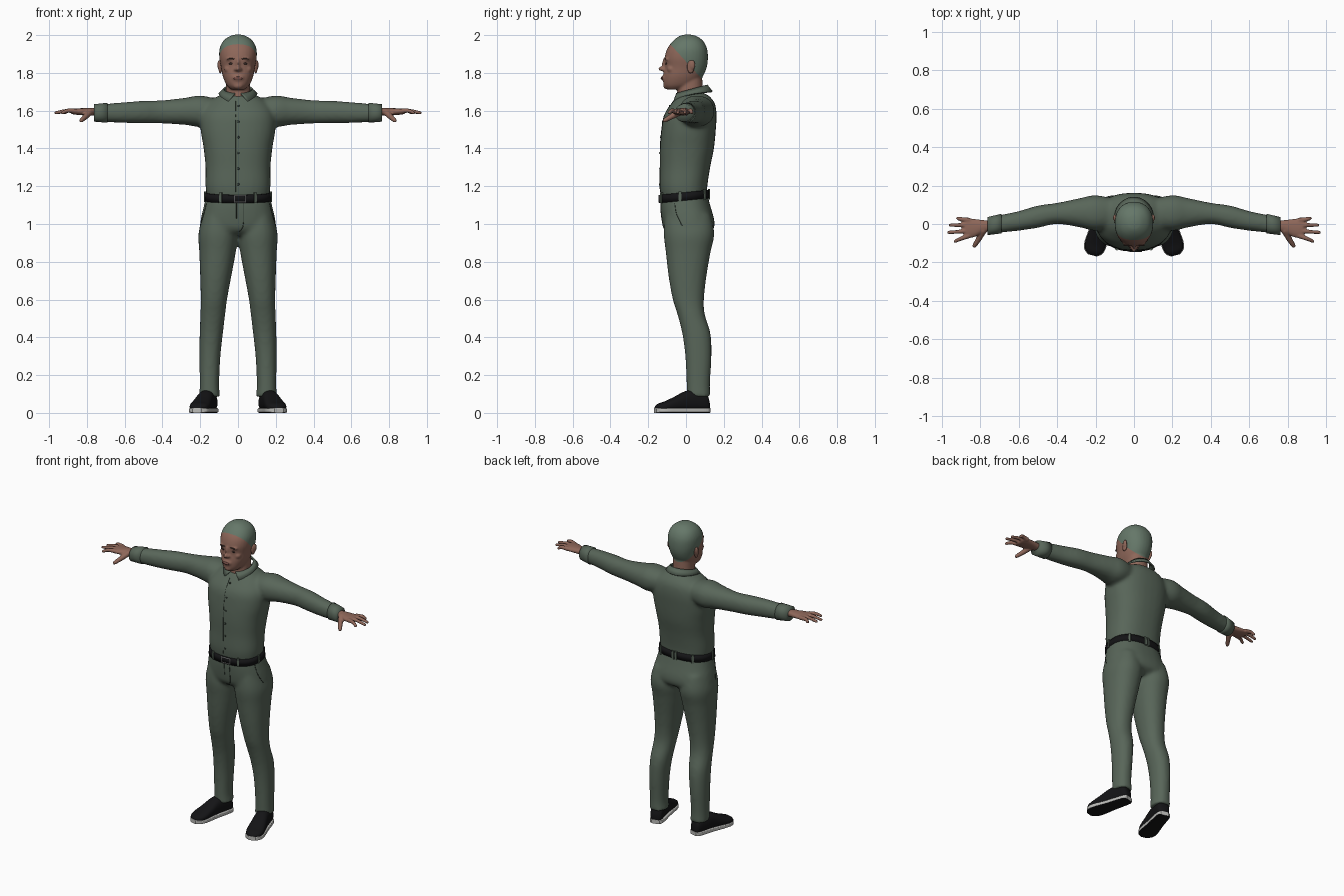
import bpy, bmesh
from math import sin, cos, pi, radians
from mathutils import Vector, Matrix
from mathutils.bvhtree import BVHTree

if "Cube" in bpy.data.objects:
    bpy.data.objects.remove(bpy.data.objects["Cube"])


def material(name, *rgb):
    m = bpy.data.materials.new(name)
    m.use_nodes = True
    m.diffuse_color = (*rgb, 1)
    m.node_tree.nodes["Principled BSDF"].inputs["Base Color"].default_value = (*rgb, 1)
    return m


cloth = material("grey green cloth", .098, .132, .1)
seam_dark = material("dark seam", .03, .042, .032)
hair = material("grey green hair", .13, .185, .14)
skin = material("skin", .27, .135, .1)
lip = material("lip", .2, .085, .07)
eye = material("dark eye", .05, .03, .025)
black = material("black leather", .007, .007, .008)
white = material("pale sole", .5, .5, .48)
metal = material("buckle metal", .3, .3, .3)


def smooth_rows(rows, steps=5):
    """Catmull-Rom interpolation of tuples."""
    out = []
    for i in range(len(rows) - 1):
        p = [Vector(rows[min(max(i + k, 0), len(rows) - 1)]) for k in (-1, 0, 1, 2)]
        for s in range(steps):
            t = s / steps
            out.append(p[1] + .5 * t * (p[2] - p[0] + t * (
                2 * p[0] - 5 * p[1] + 4 * p[2] - p[3] + t * (3 * (p[1] - p[2]) + p[3] - p[0]))))
    return out + [Vector(rows[-1])]


def loft(bm, rows, axis="z", power=2.2, n=32, sides=(1,), steps=5):
    """Skin superellipse rings; a row is (position, a_min, a_max, b_min, b_max)."""
    for side in sides:
        rings = []
        for t, a0, a1, b0, b1 in smooth_rows(rows, steps):
            ring = []
            for k in range(n):
                c, s = cos(2 * pi * k / n), sin(2 * pi * k / n)
                c, s = [(1 if v > 0 else -1) * abs(v) ** (2 / power) for v in (c, s)]
                a, b = (a0 + a1 + (a1 - a0) * c) / 2, (b0 + b1 + (b1 - b0) * s) / 2
                x, y, z = {"z": (a, b, t), "x": (t, a, b), "y": (a, t, b)}[axis]
                ring.append(bm.verts.new((x * side, y, z)))
            rings.append(ring)
        for r, q in zip(rings, rings[1:]):
            for k in range(n):
                bm.faces.new((r[k], r[k - 1], q[k - 1], q[k]))
        bm.faces.new(rings[0])
        bm.faces.new(rings[-1])


def centred(rows):
    return [(z, -w, w, y0, y1) for z, w, y0, y1 in rows]


def ball(bm, centre, size, sides=(1,)):
    for s in sides:
        at = Matrix.Translation((centre[0] * s, *centre[1:]))
        bmesh.ops.create_uvsphere(bm, u_segments=20, v_segments=12, radius=1,
                                  matrix=at @ Matrix.Diagonal((*size, 1)))


def finger(bm, points, r0, r1):
    pts = smooth_rows(points, 8)
    for i, p in enumerate(pts):
        r = r0 + (r1 - r0) * i / (len(pts) - 1)
        ball(bm, p, (r, r, r), (1, -1))


def finish(bm, name, *mats, voxel=0, smooth=4):
    bmesh.ops.recalc_face_normals(bm, faces=bm.faces)
    me = bpy.data.meshes.new(name)
    bm.to_mesh(me)
    bm.free()
    ob = bpy.data.objects.new(name, me)
    bpy.context.collection.objects.link(ob)
    if voxel:
        mod = ob.modifiers.new("blend", "REMESH")
        mod.mode, mod.voxel_size = "VOXEL", voxel
        mod = ob.modifiers.new("relax", "SMOOTH")
        mod.factor, mod.iterations = .5, smooth
        dg = bpy.context.evaluated_depsgraph_get()
        me = bpy.data.meshes.new_from_object(ob.evaluated_get(dg))
        ob.modifiers.clear()
        ob.data = me
    me.materials.clear()
    for m in mats:
        me.materials.append(m)
    me.polygons.foreach_set("use_smooth", [True] * len(me.polygons))
    return ob


def surface(ob):
    me = ob.data
    return BVHTree.FromPolygons([v.co for v in me.vertices], [p.vertices for p in me.polygons])


def seam(name, tree, points, direction, mat, radius=.002, closed=False, steps=8):
    """A thin cord projected on to a surface."""
    hits = [tree.ray_cast(p, Vector(direction))[0] for p in smooth_rows(points, steps)]
    hits = [h for h in hits if h]
    cu = bpy.data.curves.new(name, "CURVE")
    cu.dimensions, cu.bevel_depth, cu.bevel_resolution = "3D", radius, 1
    sp = cu.splines.new("POLY")
    sp.points.add(len(hits) - 1)
    sp.use_cyclic_u = closed
    for p, h in zip(sp.points, hits):
        p.co = (*h, 1)
    cu.materials.append(mat)
    bpy.context.collection.objects.link(bpy.data.objects.new(name, cu))


BOTH = (1, -1)
# Shirt: torso and sleeves blended together
bm = bmesh.new()
loft(bm, centred([(1.13, .163, -.13, .11), (1.2, .172, -.14, .113), (1.3, .172, -.138, .128),
                  (1.4, .182, -.138, .148), (1.5, .198, -.13, .158), (1.58, .195, -.115, .162),
                  (1.64, .16, -.075, .152), (1.68, .1, -.045, .12), (1.695, .06, -.02, .09)]), power=2.4)
arm = [(.1, -.02, .13, 1.54, 1.66), (.2, -.035, .15, 1.515, 1.68), (.28, -.018, .135, 1.525, 1.668),
       (.4, 0, .11, 1.532, 1.655), (.5, -.02, .096, 1.533, 1.652), (.6, -.035, .067, 1.535, 1.645),
       (.7, -.046, .046, 1.54, 1.636), (.755, -.055, .032, 1.545, 1.63)]
loft(bm, arm, "x", sides=BOTH)
shirt = finish(bm, "shirt", cloth, voxel=.011, smooth=8)

bm = bmesh.new()
loft(bm, [(.69, -.049, .053, 1.536, 1.642), (.762, -.058, .036, 1.542, 1.634)], "x", sides=BOTH, steps=2)
cuffs = finish(bm, "cuffs", cloth)

# Collar: folded strip with an open front
bm = bmesh.new()
N = 48
rows = []
for i in range(N + 1):
    u = i / N
    a, b = radians(12 + 336 * u), radians(30 + 300 * u)
    f, g = (1 + cos(a)) / 2, (1 + cos(b)) / 2
    top = (.073 * sin(a), .03 - .08 * cos(a), 1.735 - .045 * f)
    low = (.1 * sin(b), .03 - .108 * cos(b), 1.7 - .02 * g - .045 * g ** 4)
    rows.append([bm.verts.new(top), bm.verts.new(low)])
for r, q in zip(rows, rows[1:]):
    bm.faces.new((r[0], r[1], q[1], q[0]))
collar = finish(bm, "collar", cloth)
mod = collar.modifiers.new("thickness", "SOLIDIFY")
mod.thickness, mod.offset = .009, 0

# Shirt front: placket seam and buttons
tree = surface(shirt)
seam("placket_seam", tree, [(-.013, -1, 1.17), (-.013, -1, 1.4), (-.013, -1, 1.65)], (0, 1, 0), seam_dark, .0015)
bm = bmesh.new()
for i in range(6):
    p = tree.ray_cast(Vector((.002, -1, 1.21 + .083 * i)), Vector((0, 1, 0)))[0]
    ball(bm, p, (.006, .004, .006))
finish(bm, "shirt_buttons", seam_dark)

# Trousers: pelvis and legs blended together
bm = bmesh.new()
loft(bm, centred([(1.16, .166, -.13, .112), (1.1, .18, -.135, .128), (1.02, .198, -.128, .15),
                  (.97, .195, -.115, .145), (.94, .12, -.08, .1)]), power=2.4)
loft(bm, [(1.05, .03, .185, -.11, .13), (.95, .002, .209, -.118, .15), (.85, .012, .205, -.107, .13),
          (.72, .036, .2, -.092, .108), (.6, .058, .197, -.07, .095), (.52, .068, .199, -.045, .1),
          (.42, .08, .203, -.02, .13), (.3, .093, .204, -.004, .135), (.15, .1, .203, .003, .127),
          (.085, .094, .205, .004, .13)], sides=BOTH)
trousers = finish(bm, "trousers", cloth, voxel=.011, smooth=7)
tree = surface(trousers)
seam("fly_seam", tree, [(.03, -1, 1.12), (.03, -1, 1.01), (.015, -1, .965), (-.008, -1, .96)],
     (0, 1, 0), seam_dark)
seam("fly_edge", tree, [(-.008, -1, 1.12), (-.008, -1, 1.03)], (0, 1, 0), seam_dark)
for s, side in ((1, "left"), (-1, "right")):
    seam(side + "_pocket_seam", tree, [(s, -.06, 1.11), (s, -.05, 1.05), (s, -.02, .99)], (-s, 0, 0), seam_dark)

# Belt, tilted down to the front, with loops and buckle
bm = bmesh.new()
loft(bm, centred([(1.125, .177, -.142, .122), (1.168, .174, -.143, .121)]), power=2.4, n=64, steps=1)
for v in bm.verts:
    v.co.z += .1 * v.co.y
belt = finish(bm, "belt", black)
belt.data.shade_smooth()
tree = surface(belt)
seam("buckle", tree, [(-.02, -1, 1.116), (.04, -1, 1.116), (.04, -1, 1.15), (-.02, -1, 1.15)],
     (0, 1, 0), metal, .004, True, 1)
bm = bmesh.new()
for deg in (35, 80, 130, 175, 185, 230, 280, 325):
    d = Vector((sin(radians(deg)), -cos(radians(deg)), 0))
    hit = tree.ray_cast(d + Vector((0, 0, 1.147 + .011 * d.y)), -d)[0]
    bmesh.ops.create_cube(bm, matrix=Matrix.Translation(hit) @ Matrix.Rotation(radians(deg), 4, "Z")
                          @ Matrix.Diagonal((.014, .01, .055, 1)))
loops = finish(bm, "belt_loops", cloth)
loops.data.shade_flat()

# Head and neck, with hair divided along a slanted hairline
bm = bmesh.new()
loft(bm, centred([(1.712, .035, -.1, -.02), (1.735, .06, -.118, .05), (1.78, .08, -.12, .088),
                  (1.83, .09, -.112, .11), (1.88, .099, -.113, .116), (1.93, .097, -.098, .111),
                  (1.97, .077, -.068, .09), (1.995, .042, -.035, .055), (2.003, .012, -.005, .02)]))
loft(bm, centred([(1.62, .085, -.05, .1), (1.69, .066, -.047, .09), (1.8, .064, -.04, .085)]))
ball(bm, (0, -.126, 1.822), (.013, .021, .013))
ball(bm, (.012, -.117, 1.818), (.011, .013, .009), BOTH)
ball(bm, (0, -.11, 1.848), (.01, .017, .035))
ball(bm, (.036, -.095, 1.873), (.028, .018, .01), BOTH)
ball(bm, (.05, -.078, 1.82), (.024, .022, .02), BOTH)
ball(bm, (0, -.113, 1.773), (.032, .016, .018))
ball(bm, (0, -.107, 1.733), (.026, .014, .018))
head = finish(bm, "head", skin, hair, voxel=.006, smooth=4)
slope = Vector((0, 1.1, 1))
bm = bmesh.new()
bm.from_mesh(head.data)
bmesh.ops.bisect_plane(bm, geom=bm.verts[:] + bm.edges[:] + bm.faces[:], plane_co=(0, 0, 1.86), plane_no=slope)
for f in bm.faces:
    f.material_index = int(f.calc_center_median().dot(slope) > 1.86)
bm.to_mesh(head.data)
bm.free()

bm = bmesh.new()
ball(bm, (.094, .025, 1.832), (.01, .02, .036), BOTH)
ball(bm, (.1, .033, 1.842), (.009, .016, .026), BOTH)
finish(bm, "ears", skin, voxel=.004, smooth=2)
tree = surface(head)
for name, x, z, size, mat, sides in (("eyes", .037, 1.849, (.013, .004, .005), eye, BOTH),
                                     ("eyebrows", .037, 1.874, (.02, .004, .004), eye, BOTH),
                                     ("lips", 0, 1.772, (.025, .006, .008), lip, (1,))):
    bm = bmesh.new()
    ball(bm, tree.ray_cast(Vector((x, -1, z)), Vector((0, 1, 0)))[0], size, sides)
    finish(bm, name, mat)

# Hands: palm, four fingers and thumb
bm = bmesh.new()
loft(bm, [(.74, -.038, .016, 1.572, 1.615), (.78, -.042, .02, 1.574, 1.614), (.83, -.068, .026, 1.576, 1.613),
          (.875, -.073, .03, 1.581, 1.611), (.885, -.065, .025, 1.588, 1.605)], "x", sides=BOTH)
for y, x1, y1 in ((-.062, .938, -.09), (-.034, .972, -.044), (-.005, .964, -.006), (.02, .925, .03)):
    finger(bm, [(.86, y, 1.597), (.9, (y + y1) / 2, 1.6), (x1 - .008, y1, 1.589)], .0135, .009)
finger(bm, [(.785, -.035, 1.592), (.808, -.078, 1.568), (.83, -.113, 1.548)], .019, .011)
finish(bm, "hands", skin, voxel=.005, smooth=3)

# Shoes: uppers over pale-edged soles, toes turned out
outline = [(.138, .022, .06), (.12, .038, .1), (.06, .043, .118), (.01, .045, .115), (-.05, .051, .085),
           (-.1, .054, .062), (-.135, .044, .05), (-.155, .02, .035)]
for s, side in ((1, "left"), (-1, "right")):
    turn = Matrix.Translation((.176 * s, -.012, 0)) @ Matrix.Rotation(radians(15 * s), 4, "Z")
    bm = bmesh.new()
    loft(bm, [(y, -w, w, .008, h) for y, w, h in outline], "y", 2.5)
    bm.transform(turn)
    finish(bm, side + "_shoe", black)
    bm = bmesh.new()
    loft(bm, [(y * 1.01, -w - .004, w + .004, 0, .026) for y, w, h in outline], "y", 6)
    bm.transform(turn)
    sole = finish(bm, side + "_sole", white, black)
    for p in sole.data.polygons:
        p.material_index = int(p.normal.z < -.6)
        p.use_smooth = False
